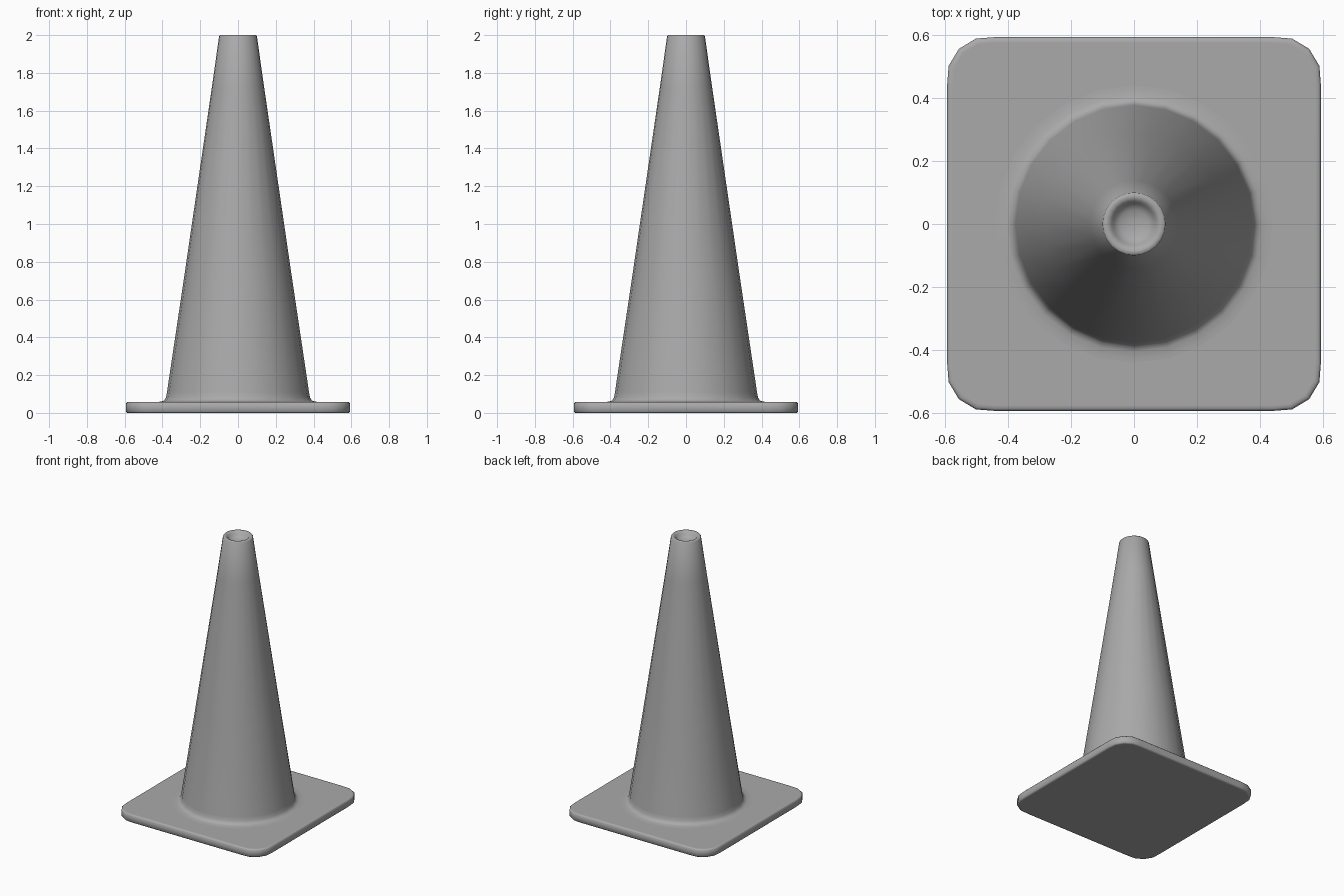
import bpy, bmesh, math

if "Cube" in bpy.data.objects:
    bpy.data.objects.remove(bpy.data.objects["Cube"])

# Mid grey rubber
rubber = bpy.data.materials.new("grey_rubber")
rubber.diffuse_color = (0.4, 0.4, 0.4, 1)
rubber.use_nodes = True
rubber.node_tree.nodes["Principled BSDF"].inputs["Base Color"].default_value = rubber.diffuse_color


def finish(bm, name, angle):
    bmesh.ops.recalc_face_normals(bm, faces=bm.faces)
    mesh = bpy.data.meshes.new(name)
    bm.to_mesh(mesh)
    bm.free()
    mesh.materials.append(rubber)
    obj = bpy.data.objects.new(name, mesh)
    bpy.context.collection.objects.link(obj)
    bpy.ops.object.select_all(action='DESELECT')
    obj.select_set(True)
    bpy.context.view_layer.objects.active = obj
    bpy.ops.object.shade_smooth_by_angle(angle=math.radians(angle))
    return obj


def loft(bm, rings):
    loops = [[bm.verts.new(p) for p in ring] for ring in rings]
    n = len(loops[0])
    for a, b in zip(loops, loops[1:]):
        for i in range(n):
            j = (i + 1) % n
            bm.faces.new((a[i], a[j], b[j], b[i]))
    bm.faces.new(loops[0])
    bm.faces.new(loops[-1])


def rounded_square(half, radius, z, steps=4):
    c = half - radius
    pts = []
    for q in range(4):
        cx = c if q in (0, 3) else -c
        cy = c if q in (0, 1) else -c
        for s in range(steps + 1):
            a = math.pi / 2 * (q + s / steps)
            r = radius * (1 + 0.07 * abs(math.sin(2 * a)))  # slightly full corners
            pts.append((cx + r * math.cos(a), cy + r * math.sin(a), z))
    return pts


def circle(r, z, sides=24):
    return [(r * math.cos(2 * math.pi * i / sides),
             r * math.sin(2 * math.pi * i / sides), z) for i in range(sides)]


# Square base plate with rounded corners and softened edges
outline = [(0.575, 0), (0.586, 0), (0.593, 0.007), (0.593, 0.05),
           (0.586, 0.057), (0.575, 0.057)]
bm = bmesh.new()
loft(bm, [rounded_square(h, h - 0.44, z) for h, z in outline])
finish(bm, "base_plate", 60)

# Tapered cone with flared foot and dished opening at the tip
profile = [(0.45, 0.0565), (0.43, 0.0575), (0.405, 0.06), (0.391, 0.066), (0.381, 0.082),
           (0.376, 0.11), (0.288, 0.7), (0.139, 1.72), (0.1, 1.995),
           (0.096, 2.0), (0.085, 2.0), (0.073, 1.995), (0.066, 1.975),
           (0.045, 1.962), (0.015, 1.957)]
bm = bmesh.new()
loft(bm, [circle(r, z) for r, z in profile])
bm.faces.ensure_lookup_table()
bm.faces.remove(bm.faces[-2])  # open foot, resting in the plate
finish(bm, "cone_body", 80)
